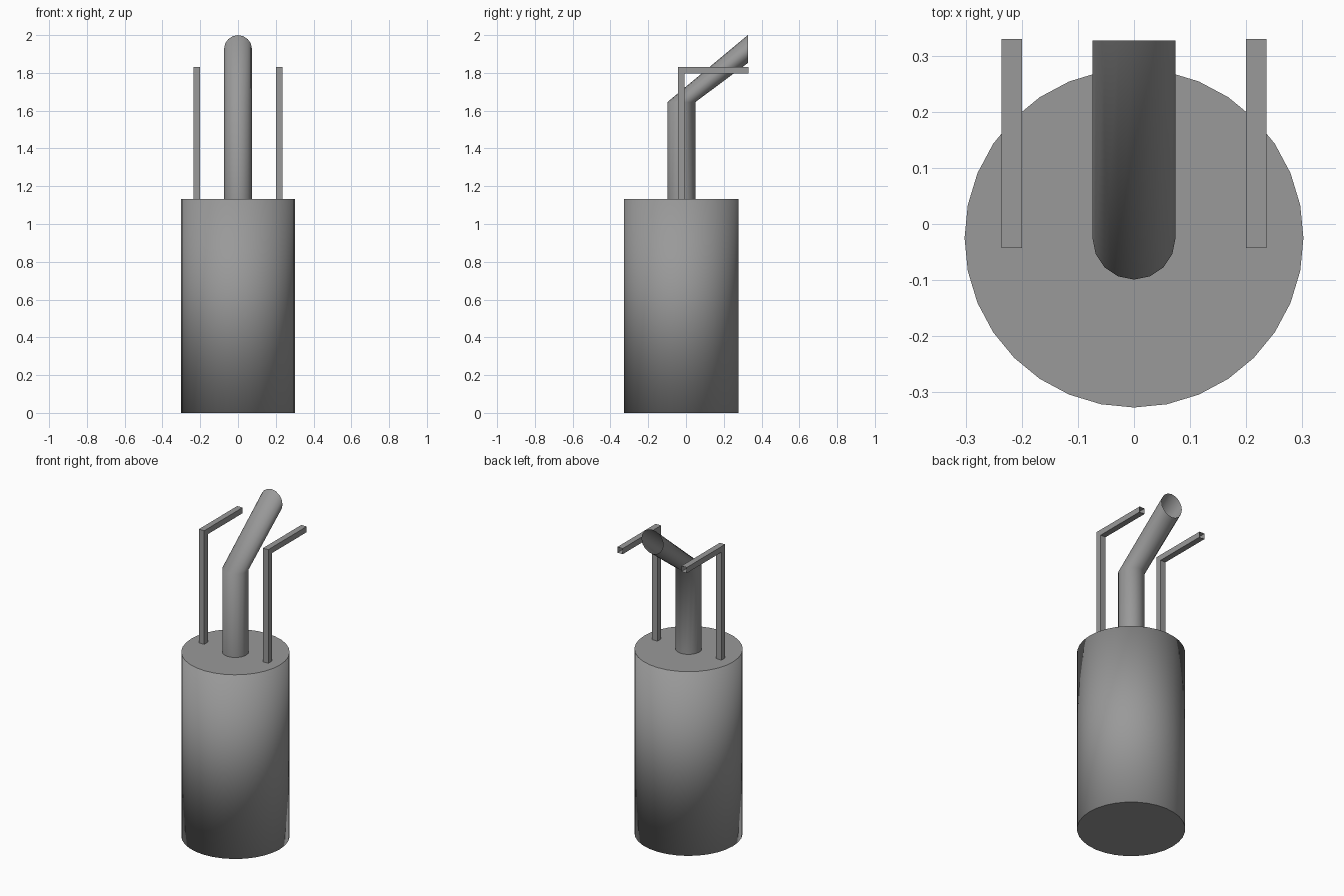
import bpy, bmesh
from math import sin, cos, tau

if "Cube" in bpy.data.objects:
    bpy.data.objects.remove(bpy.data.objects["Cube"])

# Dark grey finish for all parts
grey = bpy.data.materials.new("dark_grey")
grey.diffuse_color = (0.32, 0.32, 0.32, 1)
grey.use_nodes = True
grey.node_tree.nodes["Principled BSDF"].inputs["Base Color"].default_value = grey.diffuse_color


def loft(name, rings, cap=False, smooth=True):
    """Skin a list of equal-sized vertex rings into a tube."""
    bm = bmesh.new()
    loops = [[bm.verts.new(p) for p in ring] for ring in rings]
    n = len(loops[0])
    for a, b in zip(loops, loops[1:]):
        for i in range(n):
            j = (i + 1) % n
            bm.faces.new((a[i], a[j], b[j], b[i])).smooth = smooth
    if cap:
        bm.faces.new(loops[0][::-1]).smooth = smooth
        bm.faces.new(loops[-1]).smooth = smooth
    mesh = bpy.data.meshes.new(name)
    bm.to_mesh(mesh)
    bm.free()
    mesh.materials.append(grey)
    obj = bpy.data.objects.new(name, mesh)
    bpy.context.collection.objects.link(obj)
    return obj


CY = -0.025      # shared axis of tank and pipe
TOP = 1.133      # top of the tank


def circle(r, n, z):
    return [(r * cos(tau * i / n), CY + r * sin(tau * i / n), z) for i in range(n)]


# Tank body: flat end caps, side shading rolls softly over the rims
tank = loft("tank_body", [circle(0.302, 32, 0), circle(0.302, 32, TOP)], cap=True).data
soft = [v.vector.copy() for v in tank.vertex_normals]
tank.normals_split_custom_set([
    p.normal.copy() if len(p.vertices) > 4 else soft[v]
    for p in tank.polygons for v in p.vertices])

# Bent outlet pipe, smooth through the bend, open at its upright mouth
R = 0.074
mouth = [(x, 0.327, 1.926 - (y - CY)) for x, y, _ in circle(R, 16, 0)]
loft("outlet_pipe", [circle(R, 16, TOP), circle(R, 16, 1.645), mouth])

# Square L-shaped rods on both sides, open at the far end
Y0, Y1, YE = -0.043, -0.008, 0.33
Z0, Z1 = 1.797, 1.832
for side, x0 in (("left", -0.236), ("right", 0.2)):
    x1 = x0 + 0.036

    def ring(front, back):
        return [(x0, *front), (x1, *front), (x1, *back), (x0, *back)]

    loft(side + "_rod", [
        ring((Y0, TOP), (Y1, TOP)),
        ring((Y0, Z1), (Y1, Z0)),
        ring((YE, Z1), (YE, Z0)),
    ], smooth=False)
